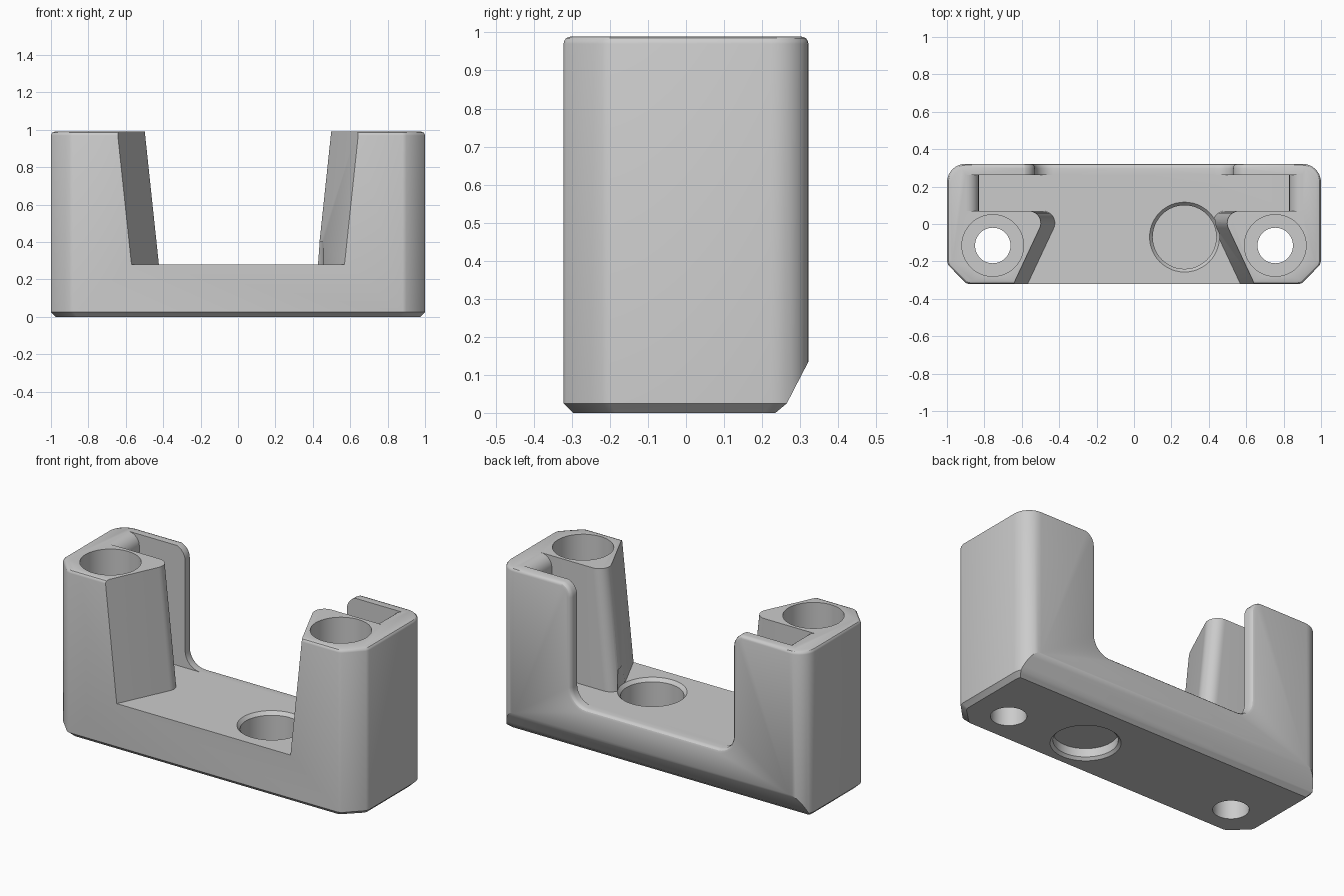
import bpy, bmesh
from math import cos, sin, radians
from mathutils import Vector

if "Cube" in bpy.data.objects:
    bpy.data.objects.remove(bpy.data.objects["Cube"], do_unlink=True)

HEIGHT, FLOOR, HALF_Y = 0.99, 0.28, 0.322

grey = bpy.data.materials.new("plain grey")
grey.use_nodes = True
grey.diffuse_color = (0.6, 0.6, 0.6, 1)
grey.node_tree.nodes["Principled BSDF"].inputs["Base Color"].default_value = (0.6, 0.6, 0.6, 1)


def arc(cx, cy, r, start, end, steps=8):
    angles = [radians(start + (end - start) * i / steps) for i in range(steps + 1)]
    return [(cx + r * cos(a), cy + r * sin(a)) for a in angles]


def mirrored(half):
    """Close a right-hand profile with its reflection in x."""
    return half + [(-x, y) for x, y in reversed(half)]


def loft(name, rings):
    """Skin matching rings of 3D points and cap both ends."""
    bm = bmesh.new()
    loops = [[bm.verts.new(Vector(p)) for p in ring] for ring in rings]
    for a, b in zip(loops, loops[1:]):
        for i in range(len(a)):
            j = (i + 1) % len(a)
            bm.faces.new((a[i], a[j], b[j], b[i]))
    bm.faces.new(loops[0])
    bm.faces.new(loops[-1])
    bmesh.ops.recalc_face_normals(bm, faces=bm.faces)
    mesh = bpy.data.meshes.new(name)
    bm.to_mesh(mesh)
    bm.free()
    mesh.materials.append(grey)
    obj = bpy.data.objects.new(name, mesh)
    bpy.context.collection.objects.link(obj)
    return obj


def turned(name, x, y, levels):
    """Round cutter from (height, radius) levels."""
    return loft(name, [[(px, py, z) for px, py in arc(x, y, r, 0, 360, 48)[:-1]]
                       for z, r in levels])


# Block with rounded rear corners, clipped front corners and softened rims
outline = mirrored([(0.88, -HALF_Y), (0.9, -0.315), (0.993, -0.22), (1, -0.2)]
                   + arc(0.9, HALF_Y - 0.1, 0.1, 0, 90))
levels = [(0, 0.025), (0.025, 0), (0.97, 0), (0.978, 0.002), (0.985, 0.007), (HEIGHT, 0.02)]
body = loft("bracket_body", [[(x * (1 - o), y * (1 - o / HALF_Y), z) for x, y in outline]
                             for z, o in levels])
cutters = []

# Sloped relief along the lower rear edge
relief = [(0.379, 0.245), (0.265, 0.025), (0.205, -0.025), (0.5, -0.025), (0.5, 0.245)]
cutters.append(loft("rear_relief_cutter", [[(x, y, z) for y, z in relief] for x in (-1.2, 1.2)]))

# Front gap between the two posts, widening towards the top
gap = mirrored([(0.606, -0.4)] + arc(0.488, 0.005, 0.065, 205, 90, 10) + [(0.488, 0.15)])
cutters.append(loft("front_gap_cutter", [
    [(x + (shift if x > 0 else -shift), y, z) for x, y in gap]
    for z, shift in ((FLOOR, 0), (1.1, 0.087))]))

# Long slot with rolled-over end lips
slot = mirrored([(0.83, FLOOR)] + arc(0.9, 0.92, 0.07, 180, 90) + [(0.9, 1.1)])
cutters.append(loft("slot_cutter", [[(x, y, z) for x, z in slot] for y in (0.07, 0.262)]))


# Rear window with a rounded outer rim
def window(o):
    return mirrored(arc(0.43, 0.38, 0.1 + o, -90, 0)
                    + arc(0.612, 0.913, 0.082 - o, 180, 90) + [(0.612, 1.1)])


rim = [(0.2, 0), (HALF_Y - 0.025, 0), (HALF_Y - 0.012, 0.003),
       (HALF_Y - 0.004, 0.01), (HALF_Y, 0.022), (0.36, 0.022)]
cutters.append(loft("rear_window_cutter", [[(x, y, z) for x, z in window(o)] for y, o in rim]))

# Deep counterbored screw holes
for side in (-1, 1):
    cutters.append(turned("screw_hole_cutter", side * 0.755, -0.115,
                          [(-0.1, 0.095), (0.2, 0.095), (0.2, 0.165), (1.1, 0.165)]))

# Round pockets above and below a thin web
cutters.append(turned("upper_pocket_cutter", 0.27, -0.07,
                      [(0.1, 0.17), (FLOOR - 0.02, 0.17), (FLOOR, 0.187), (0.4, 0.187)]))
cutters.append(turned("lower_pocket_cutter", 0.27, -0.07,
                      [(-0.1, 0.185), (0, 0.185), (0.015, 0.17), (0.065, 0.17)]))

# Carve the block, then drop the cutters
bpy.ops.object.select_all(action='DESELECT')
bpy.context.view_layer.objects.active = body
body.select_set(True)
for cutter in cutters:
    cutter.hide_render = True
    mod = body.modifiers.new(cutter.name, 'BOOLEAN')
    mod.operation, mod.solver, mod.object = 'DIFFERENCE', 'EXACT', cutter
    bpy.ops.object.modifier_apply(modifier=mod.name)
    bpy.data.objects.remove(cutter, do_unlink=True)
bpy.ops.object.shade_smooth_by_angle(angle=radians(30))
